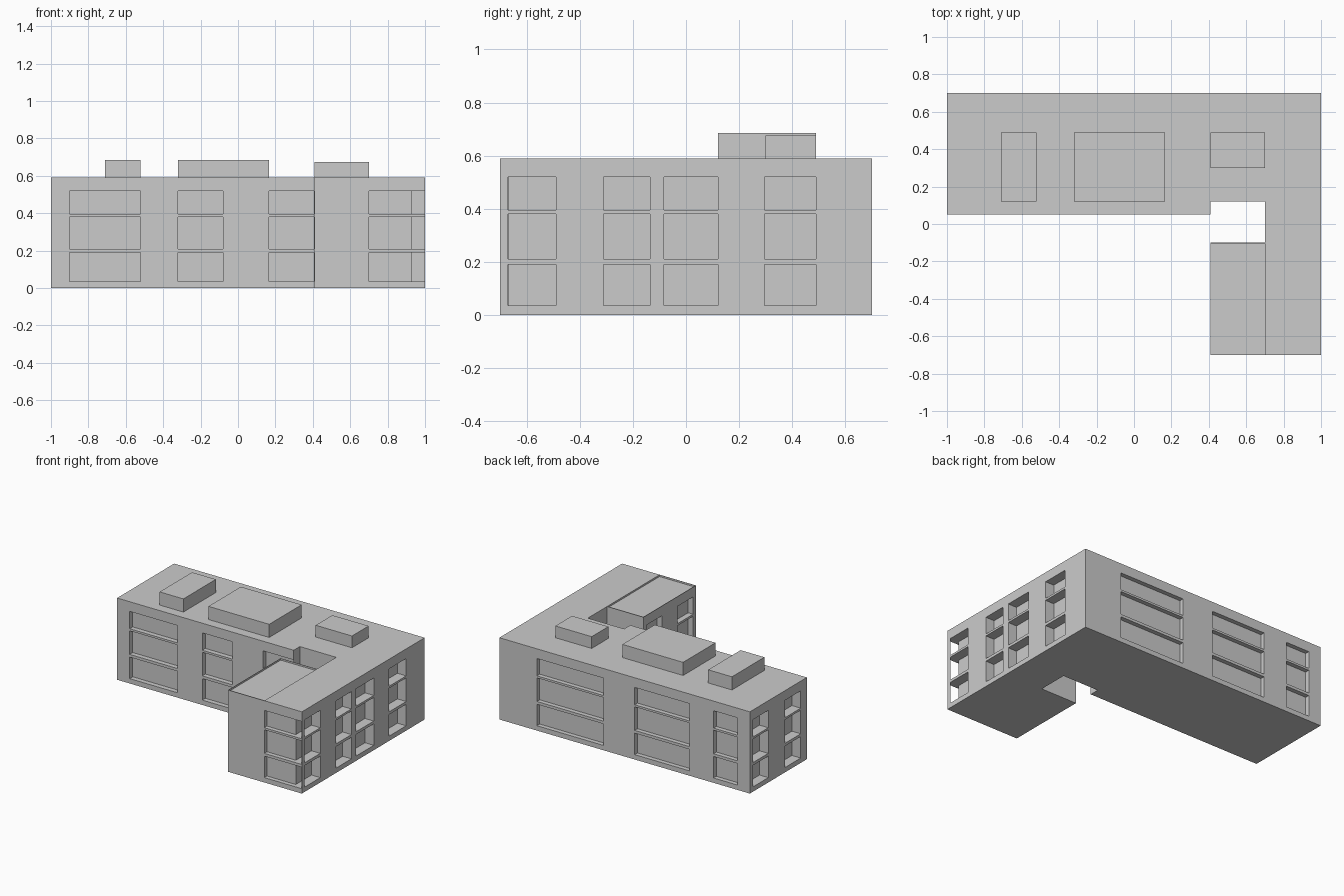
import bpy, bmesh

if "Cube" in bpy.data.objects:
    bpy.data.objects.remove(bpy.data.objects["Cube"])

H = 0.59
FLOORS = [(0.035, 0.19), (0.21, 0.38), (0.395, 0.52)]


def make_object(name, bm):
    bmesh.ops.recalc_face_normals(bm, faces=bm.faces)
    me = bpy.data.meshes.new(name)
    bm.to_mesh(me)
    bm.free()
    ob = bpy.data.objects.new(name, me)
    bpy.context.collection.objects.link(ob)
    return ob


def add_box(bm, x0, x1, y0, y1, z0, z1):
    vs = bmesh.ops.create_cube(bm, size=1)["verts"]
    for v in vs:
        v.co.x = x1 if v.co.x > 0 else x0
        v.co.y = y1 if v.co.y > 0 else y0
        v.co.z = z1 if v.co.z > 0 else z0


def cut(target, boxes):
    bm = bmesh.new()
    for b in boxes:
        add_box(bm, *b)
    cutter = make_object("cutter", bm)
    cutter.hide_render = True
    mod = target.modifiers.new("cut", 'BOOLEAN')
    mod.operation = 'DIFFERENCE'
    mod.solver = 'EXACT'
    mod.object = cutter
    bpy.context.view_layer.objects.active = target
    bpy.ops.object.modifier_apply(modifier=mod.name)
    bpy.data.objects.remove(cutter)


def windows(spans, axis, wall, inner):
    """Recess boxes for every floor; out past the wall, in to the inner plane."""
    out = wall + (0.01 if wall > inner else -0.01)
    lo, hi = min(out, inner), max(out, inner)
    boxes = []
    for a, b in spans:
        for z0, z1 in FLOORS:
            boxes.append((a, b, lo, hi, z0, z1) if axis == 'y'
                         else (lo, hi, a, b, z0, z1))
    return boxes


# L-shaped building with the courtyard notch
plan = [(-1, 0.05), (0.41, 0.05), (0.41, 0.12), (0.70, 0.12), (0.70, -0.10),
        (0.41, -0.10), (0.41, -0.70), (1, -0.70), (1, 0.70), (-1, 0.70)]
bm = bmesh.new()
face = bm.faces.new([bm.verts.new((x, y, 0)) for x, y in plan])
top = bmesh.ops.extrude_face_region(bm, geom=[face])["geom"]
bmesh.ops.translate(bm, vec=(0, 0, H),
                    verts=[g for g in top if isinstance(g, bmesh.types.BMVert)])
building = make_object("building", bm)

# Side windows
cut(building, windows([(-0.67, -0.49), (-0.31, -0.135), (-0.083, 0.12),
                       (0.295, 0.49)], 'x', 1, 0.93))
cut(building, windows([(0.12, 0.30), (0.49, 0.665)], 'x', -1, -0.93))

# Front and back windows
cut(building, windows([(-0.90, -0.52), (-0.32, -0.08), (0.165, 0.407)],
                      'y', 0.05, 0.085))
cut(building, windows([(0.70, 0.997)], 'y', -0.70, -0.669))
cut(building, windows([(-0.90, -0.71), (-0.52, -0.08), (0.17, 0.70)],
                      'y', 0.70, 0.668))

# Courtyard windows on the wing
cut(building, windows([(-0.667, -0.49), (-0.31, -0.135)], 'x', 0.41, 0.45))

# Slightly sunken wing roof
cut(building, [(0.413, 0.70, -0.697, -0.103, H - 0.012, H + 0.05)])

# Rooftop units
for name, x0, x1, y0, y1, z1 in [
        ("roof_unit_left", -0.71, -0.52, 0.12, 0.49, 0.685),
        ("roof_unit_middle", -0.32, 0.165, 0.12, 0.49, 0.685),
        ("roof_unit_right", 0.41, 0.70, 0.30, 0.49, 0.675)]:
    bm = bmesh.new()
    add_box(bm, x0, x1, y0, y1, H, z1)
    make_object(name, bm)
